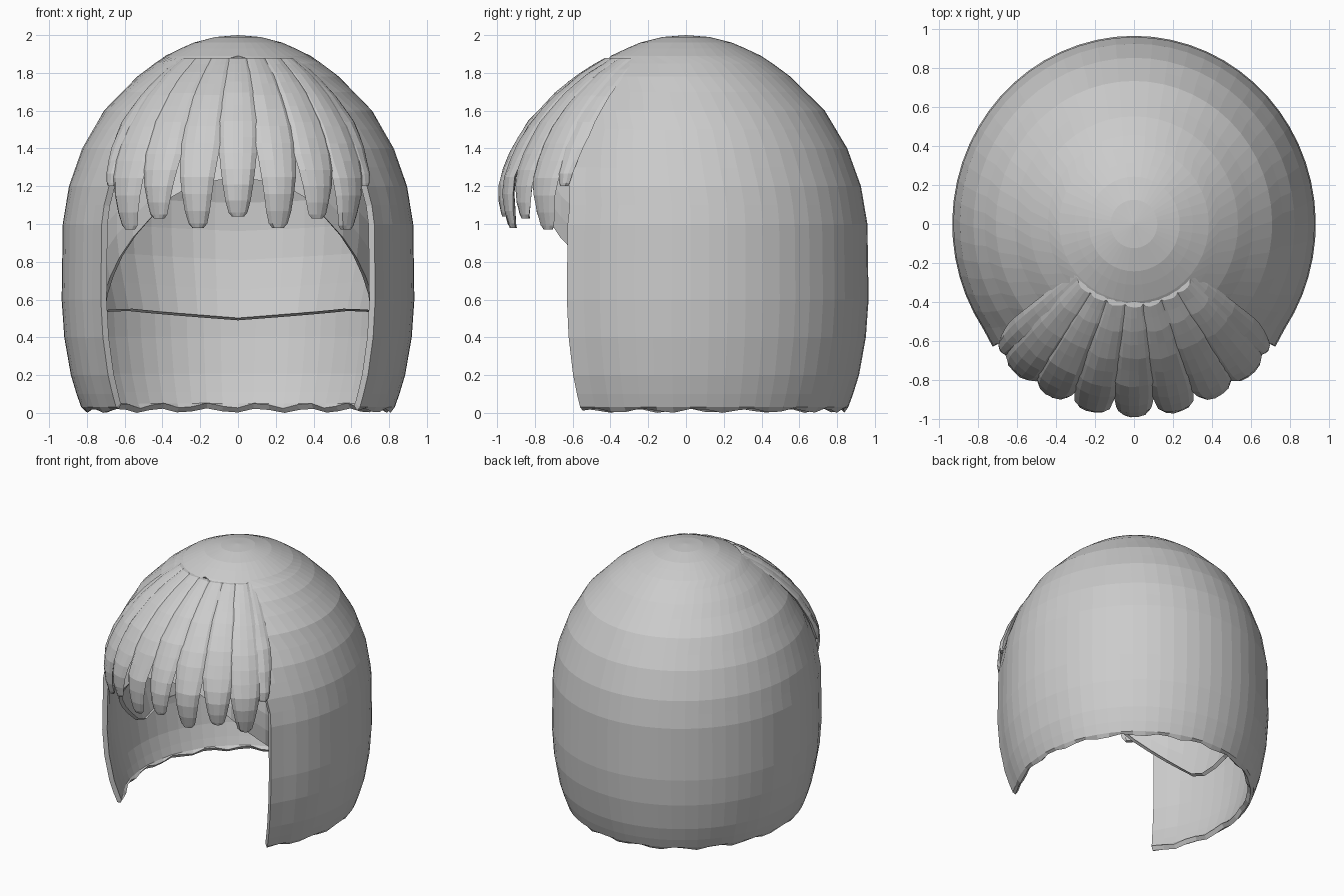
import bpy, bmesh, math, random
from mathutils import Vector

if "Cube" in bpy.data.objects:
    bpy.data.objects.remove(bpy.data.objects["Cube"])
random.seed(4)

hair = bpy.data.materials.new("light_grey_hair")
hair.use_nodes = True
GREY = (0.6, 0.6, 0.6, 1)
hair.diffuse_color = GREY
hair.node_tree.nodes["Principled BSDF"].inputs["Base Color"].default_value = GREY

DEPTH = 1.035  # the head is slightly deeper than wide


def lerp(table, v):
    """Read a value from a short list of (key, value) pairs."""
    for (a, fa), (b, fb) in zip(table, table[1:]):
        if v <= b:
            return fa + (fb - fa) * max(0, (v - a) / (b - a))
    return table[-1][1]


def polar(angle, r, z):
    """Point on the head; angle is measured from the front towards +x."""
    return Vector((r * math.sin(angle), -r * DEPTH * math.cos(angle), z))


def build(name, rows, closed=False, thickness=0):
    """Skin rows of points into one flat shaded object."""
    bm = bmesh.new()
    grid = [[bm.verts.new(p) for p in row] for row in rows]
    for lower, upper in zip(grid, grid[1:]):
        n = len(lower)
        for i in range(n if closed else n - 1):
            j = (i + 1) % n
            bm.faces.new((lower[i], lower[j], upper[j], upper[i]))
    if closed:
        bm.faces.new(grid[0][::-1])
        bm.faces.new(grid[-1])
    bmesh.ops.remove_doubles(bm, verts=bm.verts, dist=0.002)
    if closed:
        bmesh.ops.recalc_face_normals(bm, faces=bm.faces)
    mesh = bpy.data.meshes.new(name)
    bm.to_mesh(mesh)
    bm.free()
    mesh.materials.append(hair)
    obj = bpy.data.objects.new(name, mesh)
    bpy.context.collection.objects.link(obj)
    if thickness:
        mod = obj.modifiers.new("thickness", "SOLIDIFY")
        mod.thickness = thickness
        mod.offset = -1
    return obj


# Outer bob: a dome with straight sides and an arched face opening
outline = [(0, .81), (.03, .83), (.1, .855), (.2, .885), (.4, .92), (.6, .934),
           (1, .928), (1.2, .895), (1.4, .825), (1.6, .71), (1.8, .515),
           (1.9, .37), (1.96, .235), (1.99, .12), (2, 0)]
opening = [(1.1, 50), (1.5, 45), (1.7, 36), (1.85, 20), (1.89, 0)]
heights = [0, .03, .1, .2, .3, .4, .6, .8, 1, 1.1, 1.2, 1.3, 1.4, 1.5, 1.6,
           1.7, 1.78, 1.85, 1.89, 1.93, 1.96, 1.98, 1.99, 2]
COLS = 44
rows = []
for z in heights:
    half = math.radians(lerp(opening, z))
    row = []
    for i in range(COLS + 1):
        a = half + (2 * math.pi - 2 * half) * i / COLS
        wave = .012 + .012 * math.sin(i * 1.9) if z == 0 else 0
        flare = 1.015 if i in (0, COLS) and z < 1.4 else 1
        row.append(polar(a, lerp(outline, z) * flare, z + wave))
    rows.append(row)
build("bob_shell", rows, thickness=.035)

# Inner cap: its rim dips at the ears and rises over the forehead
cap_outline = [(.46, .74), (.6, .78), (.9, .85), (1.15, .845), (1.4, .76),
               (1.6, .635), (1.75, .49), (1.85, .33), (1.92, 0)]
rim = [(0, 1.25), (20, 1.2), (28, 1.1), (43, .9), (60, .68), (76, .49),
       (84, .47), (100, .53), (130, .54), (180, .49)]
STEPS = 14
rows = []
for k in range(-1, STEPS + 1):
    row = []
    for i in range(COLS + 1):
        a = 2 * math.pi * i / COLS
        deg = math.degrees(min(a, 2 * math.pi - a))
        t = math.sin(max(k, 0) / STEPS * math.pi / 2)
        low = lerp(rim, deg)
        z = low + (1.92 - low) * t
        lip = .025 if k < 0 else 0
        row.append(polar(a, lerp(cap_outline, z) - lip, z + lip / 2))
    rows.append(row)
build("inner_cap", rows)

# Fringe: overlapping tapered locks that fan out from the crown
fringe = [(.95, .90), (1.05, .925), (1.15, .935), (1.25, .93), (1.4, .875),
          (1.55, .79), (1.7, .655), (1.8, .535), (1.88, .41)]
SECTION = [(-1, 0), (-.7, .7), (-.25, 1), (.25, 1), (.7, .7), (1, 0),
           (.6, -.6), (-.6, -.6)]


def lock(name, degrees, tip, split, width=1.0, inset=0.0):
    widths = [(0, .035), (.025, .058), (.1, .076), (split - tip, .13), (1, .13)]
    levels = [0, .025, .1, .2, .3, .4, .5, .6, .7, .78, .85, .91, .96, 1]
    rows = []
    for s in levels:
        z = tip + (1.88 - tip) * s
        half = lerp(widths, z - tip) * width
        bulge = .018 + .012 * min(1, s * 8) * (1 - s)
        r = lerp(fringe, z) - inset - .012 * s
        row = []
        for u, h in SECTION:
            jitter = random.uniform(-.003, .003)
            row.append(polar(math.radians(degrees) + u * half,
                             r + h * bulge + jitter, z))
        rows.append(row)
    build(name, rows, closed=True)


lock("fringe_lock_centre", 0, 1.04, 1.48)
for side, sign in (("left", 1), ("right", -1)):
    lock(f"fringe_lock_inner_{side}", sign * 13.5, .98, 1.45)
    lock(f"fringe_lock_middle_{side}", sign * 27, 1.03, 1.38)
    lock(f"fringe_lock_outer_{side}", sign * 39, .97, 1.34)
    lock(f"fringe_lock_temple_{side}", sign * 47, 1.2, 1.5, .8, .02)
